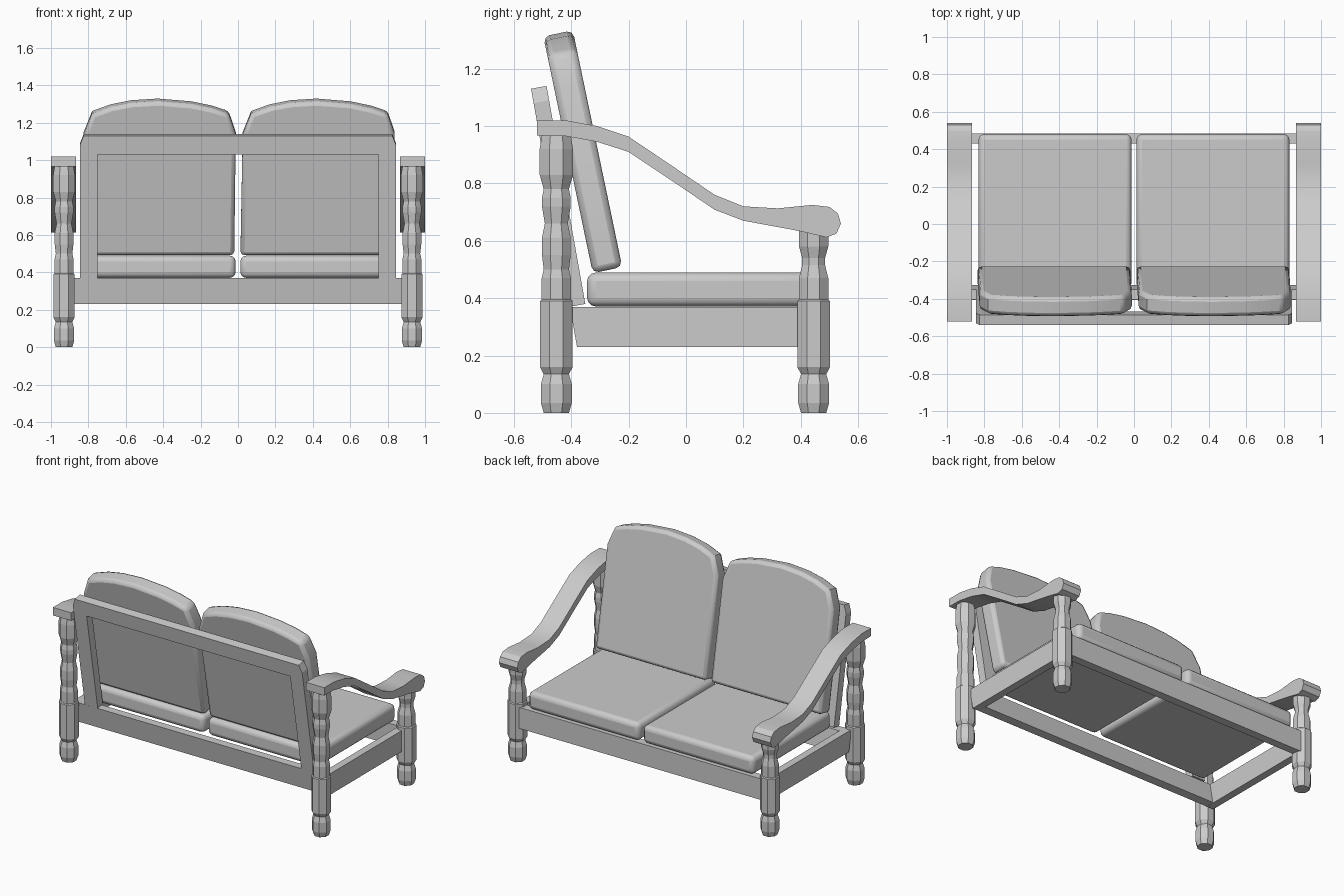
import bpy, bmesh, math
from mathutils import Matrix, Vector

if "Cube" in bpy.data.objects:
    bpy.data.objects.remove(bpy.data.objects["Cube"], do_unlink=True)

grey = bpy.data.materials.new("plain_grey")
grey.use_nodes = True
grey.diffuse_color = (0.6, 0.6, 0.6, 1)
grey.node_tree.nodes["Principled BSDF"].inputs["Base Color"].default_value = (0.6, 0.6, 0.6, 1)


def finish(bm, name, bevel=0, segments=2, smooth=None):
    bmesh.ops.recalc_face_normals(bm, faces=bm.faces)
    mesh = bpy.data.meshes.new(name)
    bm.to_mesh(mesh)
    bm.free()
    ob = bpy.data.objects.new(name, mesh)
    bpy.context.collection.objects.link(ob)
    mesh.materials.append(grey)
    bpy.ops.object.select_all(action='DESELECT')
    bpy.context.view_layer.objects.active = ob
    ob.select_set(True)
    if bevel:
        mod = ob.modifiers.new("rounded_edges", 'BEVEL')
        mod.width, mod.segments = bevel, segments
        mod.limit_method, mod.angle_limit = 'ANGLE', math.radians(50)
    if smooth:
        bpy.ops.object.shade_smooth_by_angle(angle=math.radians(smooth))
    return ob


def prism(bm, points, offset):
    """Extrude a closed 3D outline along an offset vector."""
    face = bm.faces.new([bm.verts.new(p) for p in points])
    new = bmesh.ops.extrude_face_region(bm, geom=[face])["geom"]
    bmesh.ops.translate(bm, vec=offset, verts=[v for v in new if isinstance(v, bmesh.types.BMVert)])


def side_profile(name, profile, x0, x1, **kw):
    """Extrude a (y, z) outline across x."""
    bm = bmesh.new()
    prism(bm, [(x0, y, z) for y, z in profile], (x1 - x0, 0, 0))
    return finish(bm, name, **kw)


def turned_leg(name, x, y, profile):
    """Eight-sided turned post from (radius, z) rings."""
    bm = bmesh.new()
    rings = []
    for r, z in profile:
        r /= math.cos(math.pi / 8)
        angles = [math.pi / 8 + i * math.pi / 4 for i in range(8)]
        rings.append([bm.verts.new((x + r * math.cos(a), y + r * math.sin(a), z)) for a in angles])
    for low, high in zip(rings, rings[1:]):
        for i in range(8):
            j = (i + 1) % 8
            bm.faces.new((low[i], low[j], high[j], high[i]))
    bm.faces.new(rings[0])
    bm.faces.new(rings[-1])
    finish(bm, name)


# Turned posts: shared lower part, different upper parts
foot = [(.044, 0), (.054, .035), (.054, .1), (.044, .135), (.057, .16), (.057, .39), (.051, .395)]
back_post = foot + [(.051, .47), (.044, .5), (.05, .55), (.05, .61), (.04, .66), (.05, .72),
                    (.05, .75), (.044, .78), (.058, .83), (.058, .92), (.05, .97)]
front_post = foot + [(.051, .47), (.04, .515), (.04, .54), (.051, .58), (.051, .635)]

arm_top = [(-.52, 1.02), (-.42, 1.02), (-.31, 1.0), (-.2, .963), (-.05, .862), (.1, .76),
           (.2, .72), (.32, .713), (.44, .725), (.5, .718), (.53, .695), (.54, .66), (.525, .625)]
arm_bottom = [(.49, .612), (.39, .635), (.2, .67), (.1, .708), (-.05, .81), (-.2, .91),
              (-.31, .945), (-.42, .965), (-.52, .967)]

for side, s in (("left", 1), ("right", -1)):
    turned_leg(f"{side}_back_post", s * .93, -.452, back_post)
    turned_leg(f"{side}_front_post", s * .93, .445, front_post)
    side_profile(f"{side}_arm", arm_top + arm_bottom, s * .865, s * 1.0, smooth=30)
    side_profile(f"{side}_seat_rail", [(-.405, .37), (-.38, .23), (.42, .23), (.42, .37)], s * .885, s * .935)

# Front and back seat rails
side_profile("front_rail", [(.43, .23), (.485, .23), (.485, .37), (.43, .37)], -.89, .89)
side_profile("back_rail", [(-.38, .23), (-.325, .235), (-.35, .37), (-.405, .37)], -.89, .89)


# Leaning back frame: position on its rear face at height z
def lean(x, z):
    return Vector((x, -.38 - (z - .23) * .178, z))


depth = Vector((0, .054, .01))
bm = bmesh.new()
for s in (-1, 1):
    stile = [(.75, .37), (.845, .37), (.845, 1.08), (.825, 1.13), (.75, 1.13)]
    prism(bm, [lean(s * x, z) for x, z in stile], depth)
prism(bm, [lean(x, z) for x, z in ((-.75, 1.03), (.75, 1.03), (.75, 1.13), (-.75, 1.13))], depth)
finish(bm, "back_frame")

# Cushions, one pair for each seat
back_outline = [(.013, 0), (.83, 0), (.838, .66), (.8, .775), (.71, .805), (.6, .828), (.42, .843),
                (.28, .834), (.17, .812), (.07, .775), (.025, .66)]
for side, s in (("left", 1), ("right", -1)):
    bm = bmesh.new()
    seat = bmesh.ops.create_cube(bm, size=1)["verts"]
    bmesh.ops.scale(bm, vec=(.818, .825, .118), verts=seat)
    bmesh.ops.translate(bm, vec=(s * .422, .0675, .43), verts=seat)
    finish(bm, f"{side}_seat_cushion", bevel=.03, segments=3, smooth=40)

    # The cushion tapers toward the top and leans with the frame
    bm = bmesh.new()
    x_shift = 0 if s == 1 else -.85
    prism(bm, [(x + x_shift, 0, z) for x, z in back_outline], (0, .105, 0))
    bmesh.ops.rotate(bm, cent=(0, 0, 0), matrix=Matrix.Rotation(math.radians(11.8), 3, 'X'), verts=bm.verts)
    bmesh.ops.translate(bm, vec=(0, -.325, .487), verts=bm.verts)
    finish(bm, f"{side}_back_cushion", bevel=.022, segments=2, smooth=40)
